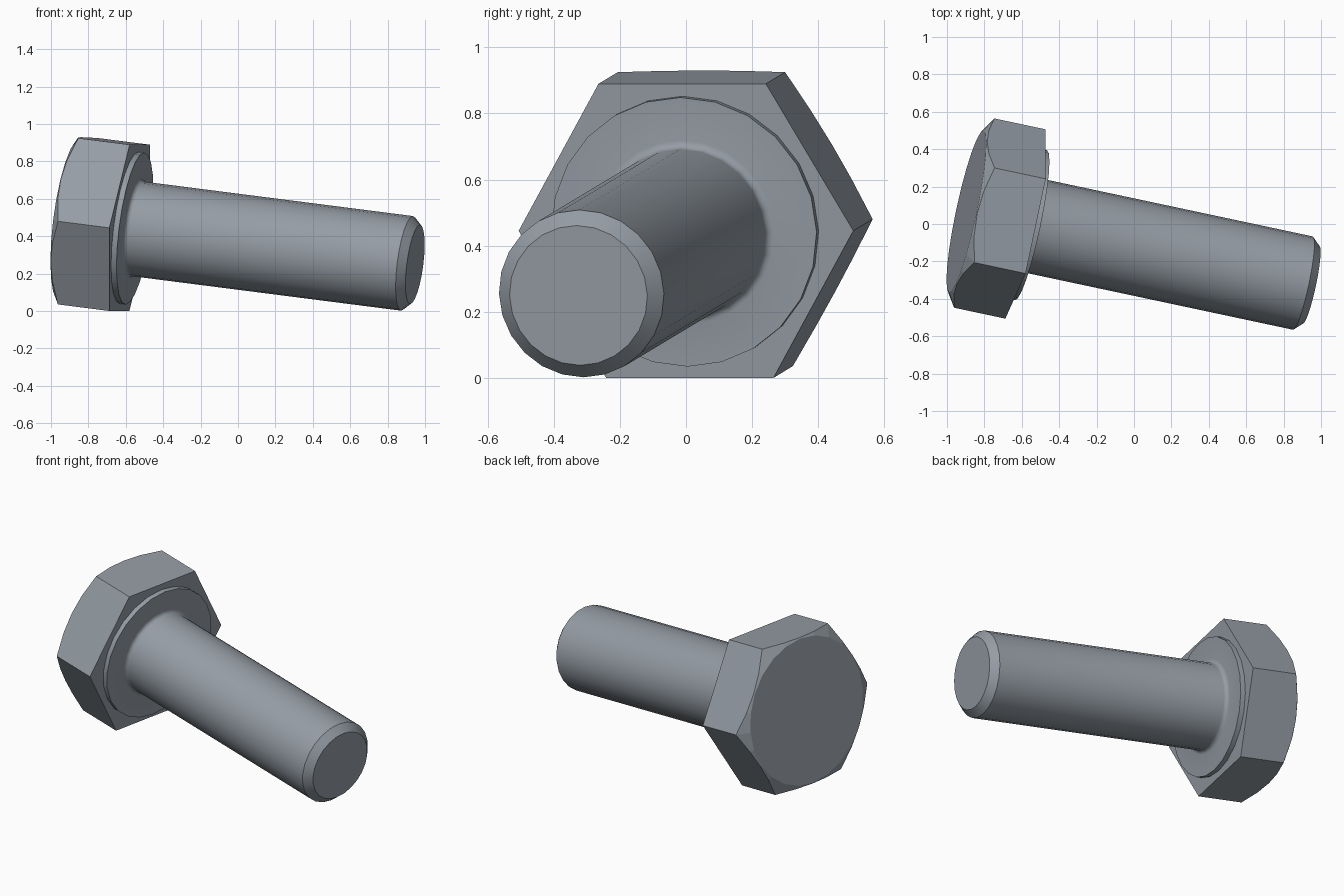
import bpy, bmesh
from math import cos, sin, tan, pi, radians
from mathutils import Matrix, Vector

if "Cube" in bpy.data.objects:
    bpy.data.objects.remove(bpy.data.objects["Cube"])

SEGMENTS = 24
APOTHEM, HEAD_DEPTH, FACE_RADIUS = 0.448, 0.326, 0.442

# Steel colour
steel = bpy.data.materials.new("blue_grey_steel")
steel.use_nodes = True
colour = (0.30, 0.335, 0.375, 1)
steel.diffuse_color = colour
steel.node_tree.nodes["Principled BSDF"].inputs["Base Color"].default_value = colour

# Tilted bolt frame: origin under the head, local z towards the tip
axis = Vector((1, -0.213, -0.128)).normalized()
side = Vector((0.213, 1, 0)).normalized()
up = axis.cross(side)
frame = Matrix((side, up, axis)).transposed().to_4x4()
frame.translation = (-0.58, 0, 0.445)


def build(name, rings):
    """Join closed rings of points and cap both ends."""
    bm = bmesh.new()
    loops = [[bm.verts.new(p) for p in ring] for ring in rings]
    for a, b in zip(loops, loops[1:]):
        for i in range(SEGMENTS):
            j = (i + 1) % SEGMENTS
            bm.faces.new((a[i], a[j], b[j], b[i]))
    bm.faces.new(loops[0][::-1])
    bm.faces.new(loops[-1])
    bm.transform(frame)
    bmesh.ops.recalc_face_normals(bm, faces=bm.faces)
    mesh = bpy.data.meshes.new(name)
    bm.to_mesh(mesh)
    bm.free()
    mesh.materials.append(steel)
    obj = bpy.data.objects.new(name, mesh)
    bpy.context.collection.objects.link(obj)
    return obj


def circle(radius, z):
    angles = [2 * pi * i / SEGMENTS for i in range(SEGMENTS)]
    return [(radius * cos(a), radius * sin(a), z) for a in angles]


# Hexagonal head with a conical chamfer on its outer face
bearing, chamfer = [], []
for i in range(SEGMENTS):
    a = 2 * pi * i / SEGMENTS
    r = APOTHEM / cos(a % (pi / 3) - pi / 6)
    drop = (r - FACE_RADIUS) * tan(radians(30))
    bearing.append((r * cos(a), r * sin(a), 0))
    chamfer.append((r * cos(a), r * sin(a), drop - HEAD_DEPTH))
head = build("hex_head", [circle(FACE_RADIUS, -HEAD_DEPTH), chamfer, bearing])

# Washer collar, root fillet, shank and chamfered tip
fillet = [(0.28 - 0.025 * sin(t), 0.055 - 0.025 * cos(t))
          for t in (k * pi / 8 for k in range(5))]
profile = [(0.41, 0), (0.41, 0.03)] + fillet + [(0.255, 1.529), (0.213, 1.573)]
shank = build("shank_with_collar", [circle(r, z) for r, z in profile])

# Smooth the round surfaces while keeping edges crisp
bpy.ops.object.select_all(action='DESELECT')
shank.select_set(True)
bpy.context.view_layer.objects.active = shank
bpy.ops.object.shade_smooth_by_angle(angle=radians(30))
